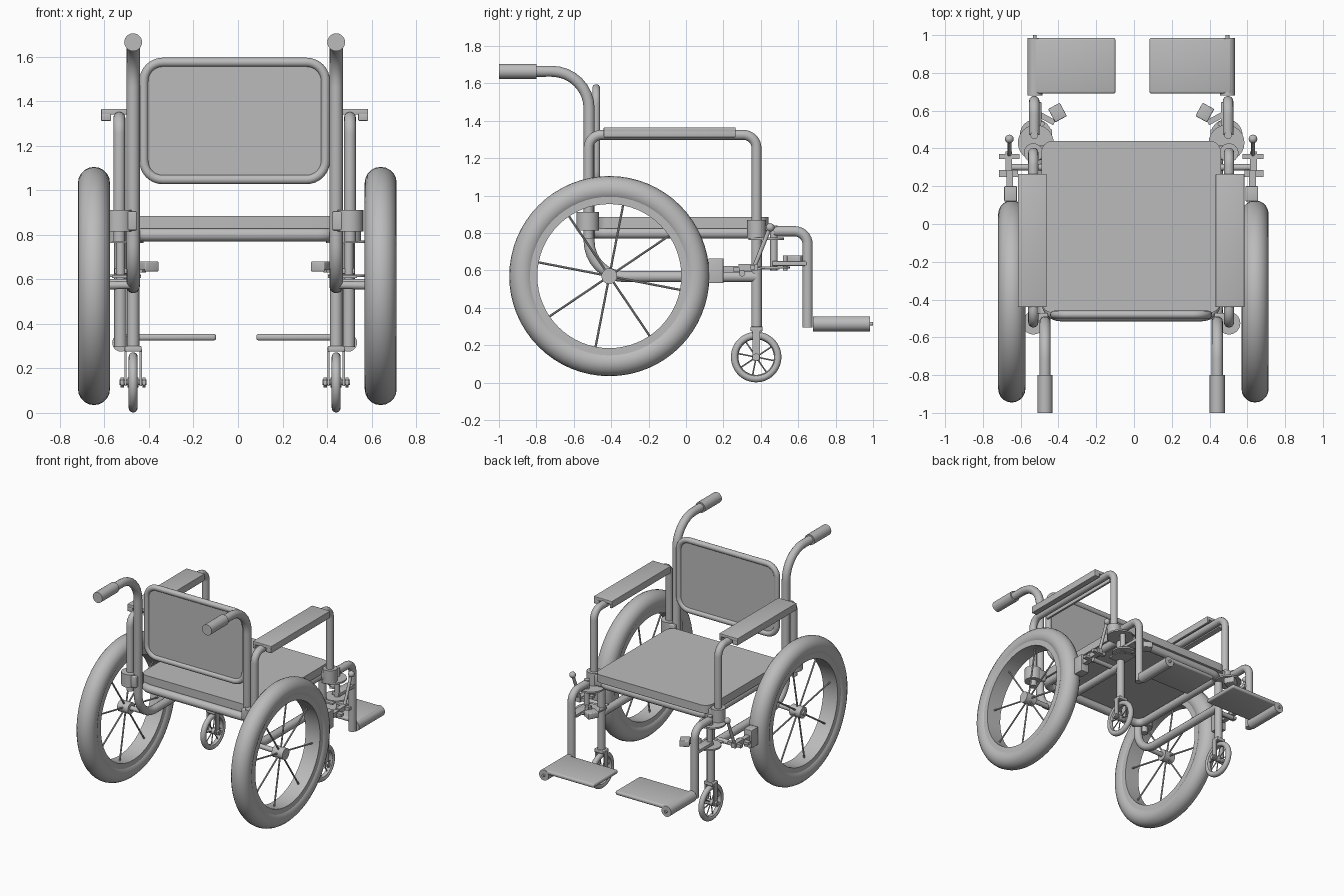
import bpy, bmesh, math
from mathutils import Vector, Matrix

cube = bpy.data.objects.get("Cube")
if cube:
    bpy.data.objects.remove(cube)

grey = bpy.data.materials.new("plain grey")
grey.use_nodes = True
grey.diffuse_color = (0.5, 0.5, 0.5, 1)
grey.node_tree.nodes["Principled BSDF"].inputs["Base Color"].default_value = (0.5, 0.5, 0.5, 1)
parts = []
MID = -0.015   # the frame sits slightly off centre


def add_mesh(name, mesh):
    mesh.materials.clear()
    mesh.materials.append(grey)
    ob = bpy.data.objects.new(name, mesh)
    bpy.context.collection.objects.link(ob)
    parts.append(ob)
    return ob


def from_bm(name, bm):
    bmesh.ops.recalc_face_normals(bm, faces=bm.faces)
    mesh = bpy.data.meshes.new(name)
    bm.to_mesh(mesh)
    bm.free()
    return add_mesh(name, mesh)


def box(name, lo, hi, bevel=0, turn=0):
    lo, hi = Vector(lo), Vector(hi)
    bm = bmesh.new()
    bmesh.ops.create_cube(bm, size=1)
    bmesh.ops.scale(bm, vec=[abs(v) for v in hi - lo], verts=bm.verts)
    if bevel:
        bmesh.ops.bevel(bm, geom=bm.edges[:], offset=bevel, segments=3, profile=0.5, affect='EDGES')
    bmesh.ops.rotate(bm, matrix=Matrix.Rotation(turn, 3, 'Z'), verts=bm.verts)
    bmesh.ops.translate(bm, vec=(lo + hi) / 2, verts=bm.verts)
    return from_bm(name, bm)


def rod(name, a, b, r, sides=24):
    a, b = Vector(a), Vector(b)
    bm = bmesh.new()
    bmesh.ops.create_cone(bm, cap_ends=True, segments=sides, radius1=r, radius2=r, depth=(b - a).length)
    turn = (b - a).to_track_quat('Z', 'Y').to_matrix().to_4x4()
    bmesh.ops.transform(bm, matrix=Matrix.Translation((a + b) / 2) @ turn, verts=bm.verts)
    return from_bm(name, bm)


def ball(name, at, r):
    bm = bmesh.new()
    bmesh.ops.create_uvsphere(bm, u_segments=16, v_segments=10, radius=r)
    bmesh.ops.translate(bm, vec=at, verts=bm.verts)
    return from_bm(name, bm)


def rounded(points, radii, closed=False):
    """Replace the right-angled corners of a path with arcs."""
    points, out = [Vector(p) for p in points], []
    for i, p in enumerate(points):
        if not closed and i in (0, len(points) - 1):
            out.append(p)
            continue
        r = radii[i] if isinstance(radii, (list, tuple)) else radii
        d1 = (points[i - 1] - p).normalized()
        d2 = (points[(i + 1) % len(points)] - p).normalized()
        for k in range(9):
            a = k / 8 * math.pi / 2
            out.append(p + r * (d1 + d2 - d2 * math.cos(a) - d1 * math.sin(a)))
    return out


def tube(name, points, r, radii=0.1, closed=False):
    path = rounded(points, radii, closed)
    cu = bpy.data.curves.new(name, 'CURVE')
    cu.dimensions = '3D'
    cu.bevel_depth, cu.bevel_resolution, cu.use_fill_caps = r, 5, True
    sp = cu.splines.new('POLY')
    sp.points.add(len(path) - 1)
    for q, p in zip(sp.points, path):
        q.co = (*p, 1)
    sp.use_cyclic_u = closed
    tmp = bpy.data.objects.new(name + "_path", cu)
    mesh = bpy.data.meshes.new_from_object(tmp)
    bpy.data.objects.remove(tmp)
    return add_mesh(name, mesh)


def slab(name, outline, depth):
    """Extrude a flat outline along a vector."""
    bm = bmesh.new()
    f = bm.faces.new([bm.verts.new(p) for p in outline])
    ext = bmesh.ops.extrude_face_region(bm, geom=[f])
    bmesh.ops.translate(bm, vec=depth, verts=[v for v in ext["geom"] if isinstance(v, bmesh.types.BMVert)])
    return from_bm(name, bm)


def ring(name, centre, section, steps=64):
    """Spin a closed (x, radius) section around the x axis."""
    bm, n = bmesh.new(), len(section)
    loops = []
    for k in range(steps):
        a = 2 * math.pi * k / steps
        loops.append([bm.verts.new(Vector(centre) + Vector((x, r * math.cos(a), r * math.sin(a))))
                      for x, r in section])
    for k in range(steps):
        A, B = loops[k], loops[(k + 1) % steps]
        for j in range(n):
            bm.faces.new((A[j], A[(j + 1) % n], B[(j + 1) % n], B[j]))
    return from_bm(name, bm)


def wheel(name, c, major, minor, rim_in, rim_half, spokes, spoke_r, hub_r, hub_half):
    c = Vector(c)
    circle = [(minor * math.cos(a), major + minor * math.sin(a))
              for a in (2 * math.pi * i / 20 for i in range(20))]
    ring(name + "_tyre", c, circle)
    ring(name + "_rim", c, [(-rim_half, rim_in), (rim_half, rim_in), (rim_half, major), (-rim_half, major)])
    rod(name + "_hub", c - Vector((hub_half, 0, 0)), c + Vector((hub_half, 0, 0)), hub_r)
    for i in range(spokes):
        a = math.radians(-11 + 360 * i / spokes)
        d = Vector((0, math.cos(a), math.sin(a)))
        rod(f"{name}_spoke_{i + 1}", c + d * hub_r * 0.8, c + d * (rim_in + 0.01), spoke_r, 8)


# Seat cushion, its frame and the backrest
slab("seat_cushion", rounded([(MID + x, y, 0.825) for x, y in
     ((-0.475, -0.47), (0.475, -0.47), (0.475, 0.44), (-0.475, 0.44))], 0.06, True), (0, 0, 0.06))
tube("seat_frame", [(MID + x, y, 0.8) for x, y in
     ((-0.445, -0.485), (0.445, -0.485), (0.445, 0.405), (-0.445, 0.405))], 0.03, 0.07, True)
back = [(MID + x, -0.48, z) for x, z in ((-0.408, 1.048), (0.408, 1.048), (0.408, 1.575), (-0.408, 1.575))]
tube("backrest_frame", back, 0.021, 0.085, True)
slab("backrest_panel", [p - Vector((0, 0.006, 0)) for p in rounded(back, 0.085, True)], (0, 0.012, 0))

for s, side in ((-1, "right"), (1, "left")):
    def P(x, y, z, mid=MID):
        return (mid + s * x, y, z)

    # Push handle running down into the lower rail
    tube(side + "_main_tube", [P(0.456, -0.82, 1.665), P(0.456, -0.518, 1.665),
         P(0.456, -0.518, 0.567), P(0.456, 0.377, 0.567)], 0.03, [0, 0.2, 0.19, 0])
    rod(side + "_hand_grip", P(0.456, -1.0, 1.665), P(0.456, -0.8, 1.665), 0.04)

    # Armrest tube, pad with lips, and sockets
    tube(side + "_armrest_tube", [P(0.518, -0.521, 0.77), P(0.518, -0.521, 1.325),
         P(0.518, 0.377, 1.325), P(0.518, 0.377, 0.77)], 0.027, 0.07)
    box(side + "_armrest_pad", P(0.447, -0.44, 1.34), P(0.6, 0.265, 1.365), 0.004)
    box(side + "_pad_outer_lip", P(0.555, -0.44, 1.312), P(0.6, 0.265, 1.345), 0.004)
    box(side + "_pad_inner_lip", P(0.447, -0.44, 1.312), P(0.465, 0.265, 1.345), 0.004)
    rod(side + "_rear_socket", P(0.518, -0.525, 0.815), P(0.518, -0.525, 0.912), 0.06)
    rod(side + "_front_socket", P(0.518, 0.377, 0.77), P(0.518, 0.377, 0.87), 0.05)
    box(side + "_rear_clamp", P(0.44, -0.57, 0.82), P(0.52, -0.47, 0.905), 0.006)
    box(side + "_front_clamp", P(0.43, 0.34, 0.78), P(0.52, 0.415, 0.86), 0.006)

    # Large wheel and axle
    wheel(side + "_rear_wheel", P(0.644, -0.41, 0.57, -0.003), 0.463, 0.072, 0.385, 0.06, 8, 0.006, 0.042, 0.045)
    rod(side + "_axle", P(0.456, -0.41, 0.575), P(0.69, -0.41, 0.57), 0.018)

    # Front leg, caster fork and caster wheel
    rod(side + "_front_leg", P(0.456, 0.377, 0.3), P(0.456, 0.377, 0.8), 0.028)
    box(side + "_fork_crown", P(0.418, 0.345, 0.275), P(0.494, 0.41, 0.3), 0.005)
    for k, x in (("inner", 0.422), ("outer", 0.49)):
        box(f"{side}_fork_{k}_arm", P(x - 0.005, 0.355, 0.12), P(x + 0.005, 0.395, 0.285))
    rod(side + "_caster_axle", P(0.395, 0.375, 0.137), P(0.517, 0.375, 0.137), 0.012)
    for x in (0.407, 0.505):
        rod(side + "_caster_nut", P(x - 0.007, 0.375, 0.137), P(x + 0.007, 0.375, 0.137), 0.022, 6)
    wheel(side + "_caster", P(0.456, 0.375, 0.137), 0.115, 0.02, 0.1, 0.015, 8, 0.004, 0.022, 0.025)

    # Footrest hanger, swivel plates and latch
    tube(side + "_footrest_hanger", [P(0.513, 0.47, 0.81), P(0.513, 0.65, 0.81), P(0.513, 0.65, 0.295)], 0.028, 0.07)
    rod(side + "_hanger_pivot", P(0.513, 0.47, 0.6), P(0.513, 0.47, 0.84), 0.02)
    rod(side + "_upper_swivel_plate", P(0.505, 0.43, 0.763), P(0.505, 0.43, 0.775), 0.095)
    rod(side + "_lower_swivel_plate", P(0.505, 0.47, 0.61), P(0.505, 0.47, 0.622), 0.085)
    box(side + "_swivel_arm", P(0.475, 0.46, 0.625), P(0.54, 0.645, 0.65), 0.004)
    box(side + "_swivel_bracket", P(0.42, 0.36, 0.605), P(0.55, 0.5, 0.617))
    box(side + "_latch_arm", P(0.4, 0.545, 0.63), P(0.5, 0.575, 0.645), 0, s * 0.5)
    box(side + "_latch_pad", P(0.355, 0.55, 0.635), P(0.425, 0.63, 0.68), 0.006, s * -0.5)
    rod(side + "_latch_pin", P(0.47, 0.53, 0.6), P(0.47, 0.53, 0.68), 0.012)

    # Footplate and its hinge
    box(side + "_footplate", P(0.09, 0.69, 0.325, -0.008), P(0.525, 0.985, 0.355, -0.008), 0.012)
    rod(side + "_footplate_hinge", P(0.51, 0.68, 0.315), P(0.51, 0.985, 0.315), 0.04)
    rod(side + "_hinge_pin", P(0.51, 0.98, 0.315), P(0.51, 1.0, 0.315), 0.01)

    # Wheel brake with lever
    box(side + "_brake_shoe", P(0.605, 0.12, 0.532), P(0.672, 0.2, 0.665), 0.004)
    box(side + "_brake_rod", P(0.625, 0.19, 0.59), P(0.66, 0.29, 0.625))
    box(side + "_brake_bracket", P(0.6, 0.25, 0.595), P(0.7, 0.285, 0.615))
    box(side + "_brake_link", P(0.63, 0.28, 0.6), P(0.665, 0.385, 0.635))
    box(side + "_brake_crossbar", P(0.59, 0.345, 0.605), P(0.7, 0.37, 0.63))
    rod(side + "_brake_mount", P(0.456, 0.3, 0.585), P(0.65, 0.3, 0.585), 0.017)
    rod(side + "_brake_lever", P(0.645, 0.365, 0.62), P(0.645, 0.445, 0.82), 0.011)
    ball(side + "_brake_knob", P(0.645, 0.45, 0.83), 0.023)

# Smooth round surfaces, keep hard edges
bpy.ops.object.select_all(action='DESELECT')
for ob in parts:
    ob.select_set(True)
bpy.context.view_layer.objects.active = parts[0]
bpy.ops.object.shade_smooth_by_angle(angle=math.radians(35))
